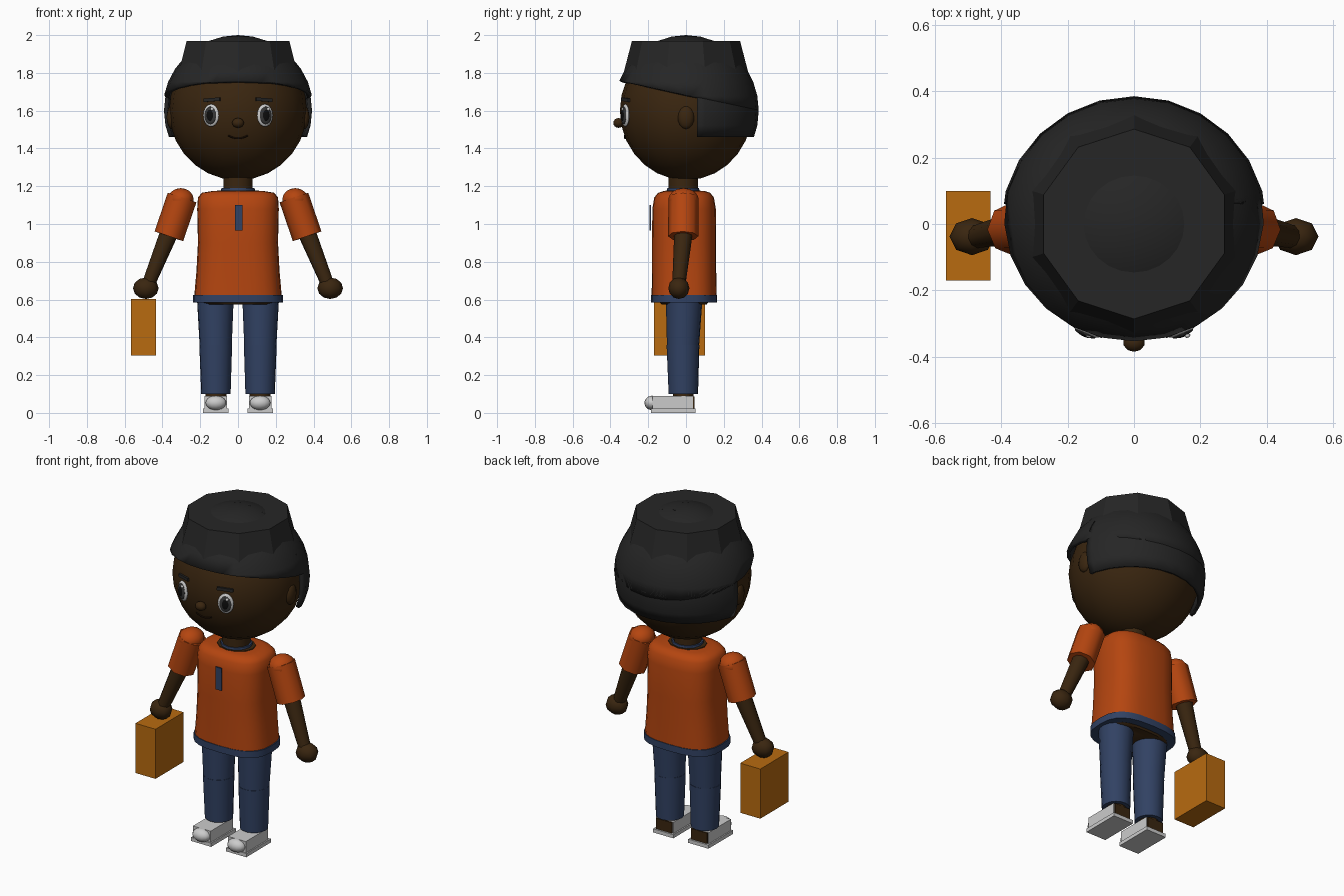
import bpy, bmesh, math
from mathutils import Vector, Matrix

if "Cube" in bpy.data.objects:
    bpy.data.objects.remove(bpy.data.objects["Cube"], do_unlink=True)


def material(name, rgb):
    m = bpy.data.materials.new(name)
    m.use_nodes = True
    m.diffuse_color = (*rgb, 1)
    m.node_tree.nodes["Principled BSDF"].inputs["Base Color"].default_value = (*rgb, 1)
    return m


SKIN = material("dark skin", (.042, .019, .005))
HAIR = material("black hair", (.019, .019, .019))
SHIRT = material("orange cloth", (.46, .06, .005))
DENIM = material("blue denim", (.031, .054, .125))
WHITE = material("shoe white", (.6, .6, .6))
BAG = material("tan bag", (.48, .145, .005))
IRIS = material("grey iris", (.04, .04, .04))
BLACK = material("pupil black", (.004, .004, .004))
LIPS = material("lip brown", (.016, .006, .002))


def finish(name, bm, mat, angle=40):
    bmesh.ops.recalc_face_normals(bm, faces=bm.faces)
    me = bpy.data.meshes.new(name)
    bm.to_mesh(me)
    bm.free()
    me.materials.append(mat)
    ob = bpy.data.objects.new(name, me)
    bpy.context.collection.objects.link(ob)
    if angle:
        bpy.ops.object.select_all(action='DESELECT')
        ob.select_set(True)
        bpy.context.view_layer.objects.active = ob
        bpy.ops.object.shade_smooth_by_angle(angle=math.radians(angle))
    return ob


def ball(name, loc, size, mat, segs=16, rings=10, turn=0, tilt=0):
    bm = bmesh.new()
    m = (Matrix.Translation(loc) @ Matrix.Rotation(turn, 4, 'Z')
         @ Matrix.Rotation(tilt, 4, 'X') @ Matrix.Diagonal((*size, 1)))
    bmesh.ops.create_uvsphere(bm, u_segments=segs, v_segments=rings, radius=1, matrix=m)
    return finish(name, bm, mat, 60)


def box(name, lo, hi, mat):
    bm = bmesh.new()
    lo, hi = Vector(lo), Vector(hi)
    m = Matrix.Translation((lo + hi) / 2) @ Matrix.Diagonal((*(hi - lo), 1))
    bmesh.ops.create_cube(bm, size=1, matrix=m)
    return finish(name, bm, mat, 0)


def limb(name, a, b, r1, r2, mat, segs=12):
    a, b = Vector(a), Vector(b)
    bm = bmesh.new()
    m = Matrix.Translation((a + b) / 2) @ (b - a).to_track_quat('Z', 'Y').to_matrix().to_4x4()
    bmesh.ops.create_cone(bm, cap_ends=True, segments=segs, radius1=r1, radius2=r2,
                          depth=(b - a).length, matrix=m)
    return finish(name, bm, mat, 50)


def loft(name, rings, mat, power=2.8, n=24):
    # each ring is (z, half width, half depth, y centre)
    bm = bmesh.new()
    loops = []
    for z, rx, ry, cy in rings:
        loop = []
        for i in range(n):
            c, s = math.cos(math.tau * i / n), math.sin(math.tau * i / n)
            x = math.copysign(abs(c) ** (2 / power), c) * rx
            y = math.copysign(abs(s) ** (2 / power), s) * ry
            loop.append(bm.verts.new((x, cy + y, z)))
        loops.append(loop)
    for p, q in zip(loops, loops[1:]):
        for i in range(n):
            bm.faces.new((p[i], p[(i + 1) % n], q[(i + 1) % n], q[i]))
    bm.faces.new(loops[0])
    bm.faces.new(loops[-1])
    return finish(name, bm, mat, 50)


def hair_piece(name, cuts):
    # spherical shell keeping only what lies in front of each cutting plane
    bm = bmesh.new()
    m = Matrix.Translation((0, 0, 1.6)) @ Matrix.Diagonal((.4, .385, .4, 1))
    bmesh.ops.create_uvsphere(bm, u_segments=24, v_segments=16, radius=1, matrix=m)
    for co, no in cuts:
        bmesh.ops.bisect_plane(bm, geom=bm.verts[:] + bm.edges[:] + bm.faces[:],
                               plane_co=co, plane_no=no, clear_inner=True)
    ob = finish(name, bm, HAIR, 40)
    mod = ob.modifiers.new("thickness", 'SOLIDIFY')
    mod.thickness = .02
    mod.offset = -1


def face_y(x, z):
    # front surface of the head
    return -.35 * math.sqrt(1 - (x / .365) ** 2 - ((z - 1.6) / .368) ** 2)


# Head, neck, nose
ball("head", (0, 0, 1.6), (.365, .35, .368), SKIN, 20, 14)
ball("nose", (0, -.357, 1.535), (.033, .028, .026), SKIN, 10, 8)
limb("neck", (0, -.015, 1.1), (0, -.015, 1.3), .078, .078, SKIN, 12)

# Hair and flat-topped crown
hair_piece("hair_front", [((0, -.34, 1.755), (0, .21, 1))])
hair_piece("hair_back", [((0, .06, 1.6), (0, 1, 0)), ((0, 0, 1.46), (0, 0, 1))])
limb("hair_crown", (0, 0, 1.77), (0, 0, 1.97), .338, .286, HAIR, 10).data.shade_flat()

# Mouth
curve = bpy.data.curves.new("mouth", 'CURVE')
curve.dimensions = '3D'
curve.bevel_depth = .004
line = curve.splines.new('POLY')
line.points.add(6)
for i, p in enumerate(line.points):
    x = (i - 3) * .017
    z = 1.453 + 6 * x * x
    p.co = (x, face_y(x, z) - .002, z, 1)
curve.materials.append(LIPS)
bpy.context.collection.objects.link(bpy.data.objects.new("mouth", curve))

# Shirt, hem, collar, hips, chest placket
loft("shirt", [(.615, .232, .172, -.01), (.75, .22, .17, -.01), (.9, .212, .17, -.01),
               (1.08, .216, .168, -.01), (1.14, .212, .158, -.01),
               (1.165, .192, .138, -.01), (1.174, .14, .11, -.01)], SHIRT)
loft("shirt_hem", [(.585, .238, .175, -.01), (.625, .238, .175, -.01)], DENIM)
loft("hips", [(.575, .19, .12, -.01), (.6, .21, .14, -.01)], SKIN)
loft("neckline", [(1.16, .115, .095, -.015), (1.178, .112, .092, -.015)], SKIN, 2, 12)
loft("collar", [(1.16, .092, .088, -.015), (1.19, .088, .084, -.015)], DENIM, 2, 12)
box("chest_placket", (-.017, -.192, .965), (.023, -.184, 1.1), DENIM)

for s, side in ((1, "left"), (-1, "right")):
    # Face
    ball(side + "_ear", (s * .352, 0, 1.565), (.026, .044, .062), SKIN, 12, 8)
    ex, ez = s * .143, 1.575
    turn = s * .4
    out = Vector((math.sin(turn), -math.cos(turn), 0))
    eye = Vector((ex, face_y(ex, ez), ez))
    ball(side + "_eye_white", eye, (.045, .014, .06), WHITE, 16, 10, turn)
    ball(side + "_iris", eye + out * .01, (.034, .008, .047), IRIS, 16, 8, turn)
    ball(side + "_pupil", eye + out * .015, (.02, .005, .03), BLACK, 12, 8, turn)
    ball(side + "_eye_glint", eye + out * .017 + Vector((.012, 0, .033)),
         (.009, .006, .009), WHITE, 8, 6, turn)
    bx, bz = s * .138, 1.658
    brow = box(side + "_eyebrow", (-.046, -.006, -.009), (.046, .006, .009), HAIR)
    brow.location = (bx, face_y(bx, bz) - .001, bz)
    brow.rotation_euler = (0, s * .07, turn)

    # Arm
    limb(side + "_sleeve", (s * .296, -.013, 1.14), (s * .366, -.015, .935),
         .08, .08, SHIRT, 8)
    ball(side + "_shoulder", (s * .303, -.013, 1.13), (.072, .08, .06), SHIRT, 10, 8)
    limb(side + "_forearm", (s * .358, -.012, .97), (s * .475, -.038, .68),
         .05, .035, SKIN, 10)
    ball(side + "_hand", (s * .488, -.038, .66), (.068, .056, .057), SKIN, 8, 6)

    # Leg
    limb(side + "_thigh", (s * .12, -.01, .6), (s * .118, -.016, .35), .097, .085, DENIM, 16)
    limb(side + "_shin", (s * .118, -.016, .36), (s * .117, -.014, .1), .087, .078, DENIM, 16)
    limb(side + "_ankle", (s * .117, -.014, .06), (s * .117, -.014, .12), .055, .055, SKIN)

    # Shoe
    lo, hi = sorted((s * .05, s * .185))
    box(side + "_sole", (lo, -.185, 0), (hi, .05, .022), WHITE)
    box(side + "_shoe_upper", (lo + .008, -.178, .02), (hi - .008, .036, .09), WHITE)
    box(side + "_heel", (lo + .014, -.02, .024), (hi - .014, .044, .088), SKIN)
    ball(side + "_toe_cap", (s * .117, -.18, .053), (.056, .04, .038), WHITE, 14, 10)

# Carried bag
box("bag", (-.567, -.17, .303), (-.433, .1, .603), BAG)
